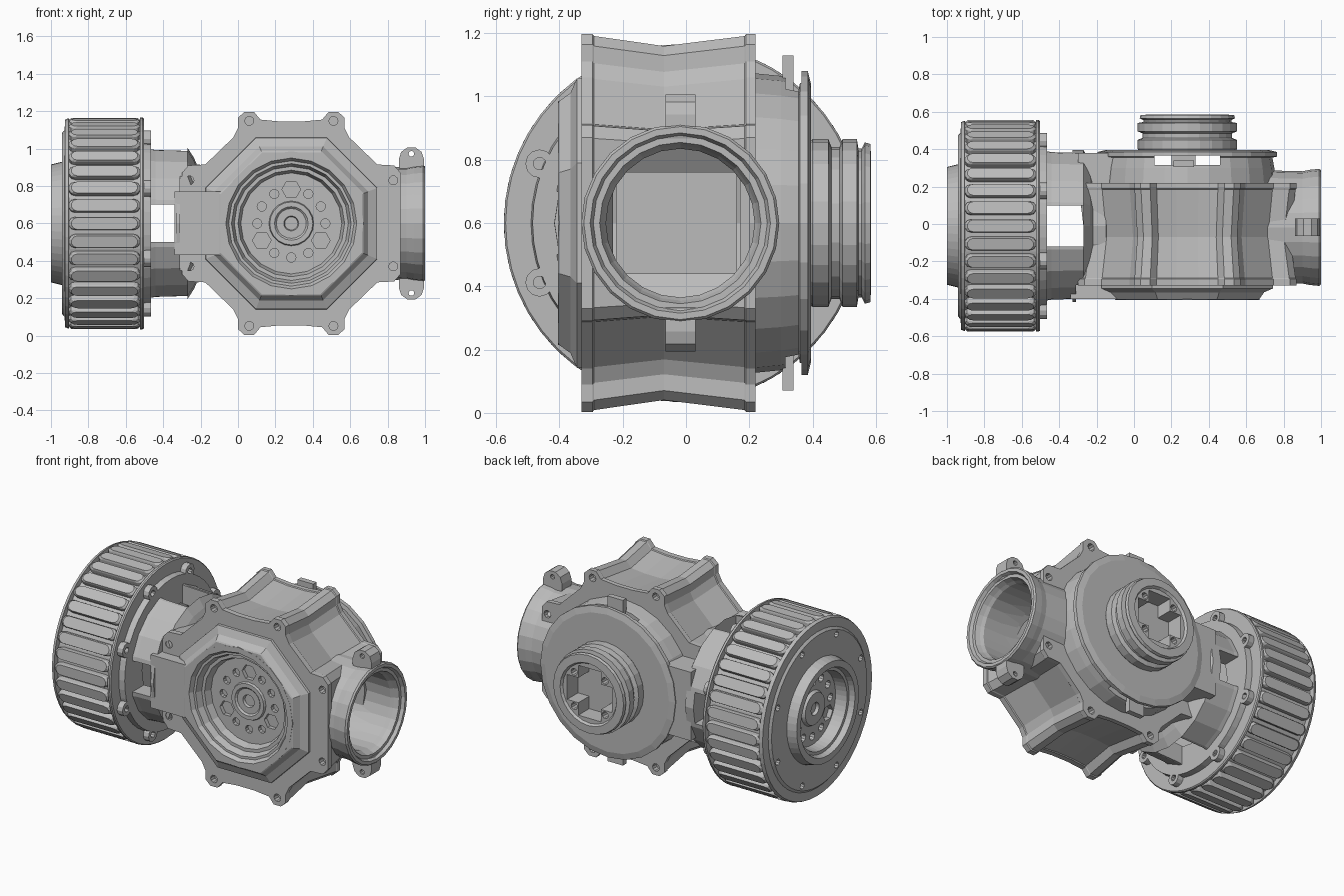
import bpy, bmesh, math
from math import sin, cos, pi
from mathutils import Matrix, Vector

if "Cube" in bpy.data.objects:
    bpy.data.objects.remove(bpy.data.objects["Cube"])

GREY = (0.5, 0.5, 0.5, 1)
metal = bpy.data.materials.new("plain grey metal")
metal.use_nodes = True
metal.diffuse_color = GREY
metal.node_tree.nodes["Principled BSDF"].inputs["Base Color"].default_value = GREY

CX, CZ = 0.285, 0.6          # gearbox axis
BODY = (CX, 0, CZ)
DRUM = (0, -0.01, CZ)        # drum axis
PORT = (0, -0.018, CZ)       # side port axis


def finish(name, bm):
    bmesh.ops.remove_doubles(bm, verts=bm.verts, dist=1e-5)
    bmesh.ops.recalc_face_normals(bm, faces=bm.faces)
    mesh = bpy.data.meshes.new(name)
    bm.to_mesh(mesh)
    bm.free()
    mesh.materials.append(metal)
    obj = bpy.data.objects.new(name, mesh)
    bpy.context.collection.objects.link(obj)
    return obj


def skin(bm, rings, loop=False):
    """Bridge equal rings of points, capping the ends unless looped."""
    vs = [[bm.verts.new(p) for p in ring] for ring in rings]
    n = len(vs[0])
    pairs = list(zip(vs, vs[1:])) + ([(vs[-1], vs[0])] if loop else [])
    for a, b in pairs:
        for i in range(n):
            j = (i + 1) % n
            bm.faces.new((a[i], a[j], b[j], b[i]))
    if not loop:
        bm.faces.new(vs[0])
        bm.faces.new(vs[-1])


def lathe(name, prof, segs, axis, at, loop=False, turn=0.0):
    """Revolve (radius, position) points round the x or y axis."""
    bm = bmesh.new()
    rings = []
    for r, a in prof:
        ring = []
        for i in range(segs):
            t = 2 * pi * (i / segs) + turn
            u, v = r * cos(t), r * sin(t)
            ring.append(Vector((a, u, v) if axis == "x" else (u, a, v)) + Vector(at))
        rings.append(ring)
    skin(bm, rings, loop)
    return finish(name, bm)


def rod(name, r, a0, a1, axis, at, segs=10):
    return lathe(name, [(r, a0), (r, a1)], segs, axis, at)


def box(name, lo, hi):
    bm = bmesh.new()
    skin(bm, [[(x, y, z) for x, y in ((lo[0], lo[1]), (hi[0], lo[1]), (hi[0], hi[1]), (lo[0], hi[1]))]
              for z in (lo[2], hi[2])])
    return finish(name, bm)


def stadium(length, width, n=5):
    """Rounded bar outline, long along its first coordinate."""
    r, h = width / 2, (length - width) / 2
    return [(s * (h + r * cos(t)), s * r * sin(t))
            for s in (1, -1) for t in [-pi / 2 + pi * k / n for k in range(n + 1)]]


def cut(target, cutters):
    for c in cutters:
        m = target.modifiers.new("cut", "BOOLEAN")
        m.operation, m.solver, m.object = "DIFFERENCE", "EXACT", c
    dg = bpy.context.evaluated_depsgraph_get()
    mesh = bpy.data.meshes.new_from_object(target.evaluated_get(dg))
    target.modifiers.clear()
    target.data = mesh
    for c in cutters:
        bpy.data.objects.remove(c)


def circle(radius, count, start=0.0):
    return [(radius * cos(start + 2 * pi * k / count), radius * sin(start + 2 * pi * k / count))
            for k in range(count)]


def hub_holes(axis, a0, a1, at):
    """Nine bolt holes and three wide pockets on one circle."""
    made = []
    for i, (u, z) in enumerate(circle(0.182, 12)):
        wide = i % 4 == 3
        centre = (0, at[1] + u, at[2] + z) if axis == "x" else (at[0] + u, 0, at[2] + z)
        made.append(rod("hole", 0.05 if wide else 0.025, a0, a1, axis, centre, 6 if wide else 10))
    return made


# gearbox body: lugged outline, pinched at mid depth, hollow inside
quarter = [(0.585, 0.27), (0.55, 0.31), (0.46, 0.315), (0.31, 0.46), (0.285, 0.51),
           (0.285, 0.565), (0.25, 0.597), (0.2, 0.597), (0.165, 0.555), (0.06, 0.545)]
half = quarter + [(-x, z) for x, z in reversed(quarter)]
outline = half + [(-x, -z) for x, z in half]
bm = bmesh.new()
skin(bm, [[(CX + x * s, y, CZ + z * s) for x, z in outline]
          for y, s in ((-0.33, 1), (-0.295, 1), (-0.29, 0.99), (-0.07, 0.937),
                       (0.185, 0.99), (0.19, 1), (0.22, 1))])
body = finish("gearbox_body", bm)
lugs = [(sx * x, sz * z) for x, z in ((0.545, 0.23), (0.225, 0.548)) for sx in (1, -1) for sz in (1, -1)]
holes = [rod("hole", 0.024, a, a + 0.08, "y", (CX + x, 0, CZ + z)) for x, z in lugs for a in (-0.37, 0.18)]
cut(body, holes + [rod("front_bore", 0.36, -0.5, -0.2, "y", BODY, 24),
                   rod("cavity", 0.42, -0.24, 0.17, "y", BODY, 16),
                   box("side_cavity", (-0.225, -0.22, 0.44), (0.2, 0.16, 0.76)),
                   rod("port_bore", 0.24, 0.4, 1.2, "x", PORT, 20)])

# stepped octagonal front cover with a round recess
lathe("front_cover_rim", [(0.38, -0.3), (0.5, -0.3), (0.495, -0.345), (0.445, -0.365), (0.418, -0.4),
                          (0.41, -0.404), (0.38, -0.404)], 8, "y", BODY, True, pi / 8)
front_hub = lathe("front_hub", [(0.3, -0.23), (0.386, -0.26), (0.386, -0.405), (0.35, -0.405), (0.335, -0.38),
                                (0.32, -0.38), (0.305, -0.34), (0.285, -0.34), (0.27, -0.295),
                                (0.12, -0.295), (0.115, -0.31), (0.09, -0.31), (0.08, -0.3),
                                (0.04, -0.3), (0.035, -0.285)], 20, "y", BODY)
cut(front_hub, hub_holes("y", -0.4, -0.27, BODY))
box("front_arm_plate", (-0.34, -0.4, 0.43), (-0.08, -0.3, 0.77))

# rear housing, slotted through near its rim flange
rear = lathe("rear_housing", [(0.475, 0.2), (0.465, 0.3), (0.455, 0.355), (0.48, 0.36), (0.48, 0.385),
                              (0.44, 0.395)], 24, "y", BODY)
cut(rear, [box("slot", (0.11, 0.315, 0.05), (0.46, 0.365, 1.15))])
box("rear_arm_plate", (-0.3, 0.2, 0.38), (0.1, 0.38, 0.82))
for side, lo, hi in (("upper", 0.95, 1.13), ("lower", 0.07, 0.25)):
    box(side + "_rear_tab", (0.21, 0.305, lo), (0.32, 0.34, hi))
box("rear_core", (0.2, 0.31, 0.25), (0.33, 0.37, 0.95))

# grooved output hub with a cross shaped socket
output = lathe("output_hub", [(0.25, 0.38), (0.265, 0.4), (0.265, 0.45), (0.24, 0.46), (0.24, 0.485),
                              (0.265, 0.495), (0.265, 0.54), (0.235, 0.545), (0.235, 0.555),
                              (0.255, 0.565), (0.25, 0.583), (0.2, 0.585), (0.19, 0.57)], 24, "y", BODY)
cut(output, [box("socket_a", (CX - 0.16, 0.46, CZ - 0.08), (CX + 0.16, 0.7, CZ + 0.08)),
             box("socket_b", (CX - 0.08, 0.46, CZ - 0.16), (CX + 0.08, 0.7, CZ + 0.16))]
    + [rod("hole", 0.022, 0.52, 0.62, "y", (CX + x, 0, CZ + z)) for x, z in circle(0.155, 4, pi / 4)])

# side port with two drilled ears
lathe("side_port", [(0.24, 0.7), (0.305, 0.7), (0.3, 0.9), (0.308, 0.94), (0.313, 0.99), (0.305, 1.0),
                    (0.285, 1.0), (0.275, 0.98), (0.255, 0.98), (0.245, 0.95), (0.235, 0.93)],
      24, "x", PORT, True)
for side, s in (("upper", 1), ("lower", -1)):
    bm = bmesh.new()
    skin(bm, [[(0.927 + w, y, CZ + s * 0.325 + z) for z, w in stadium(0.17, 0.135)] for y in (-0.065, 0.03)])
    ear = finish(side + "_port_ear", bm)
    cut(ear, [rod("hole", 0.015, -0.2, 0.2, "y", (0.927, 0, CZ + s * 0.372))])

# four legged collar between drum and gearbox
collar = lathe("collar", [(0.3, -0.5), (0.42, -0.5), (0.41, -0.44), (0.405, -0.27), (0.35, -0.235),
                          (0.315, -0.22), (0.31, -0.15), (0.28, -0.14)], 20, "x", DRUM, True)
cut(collar, [box("window_z", (-0.465, -0.12, -0.1), (-0.27, 0.1, 1.3)),
             box("window_y", (-0.465, -0.7, 0.5), (-0.33, 0.7, 0.7)),
             box("front_clearance", (-0.31, -0.7, 0), (0, -0.325, 1.2))])

# drum motor with raised rims and a recessed hub
drum = lathe("drum", [(0.36, -0.52), (0.37, -0.465), (0.475, -0.465), (0.48, -0.503), (0.56, -0.503),
                      (0.566, -0.51), (0.566, -0.523), (0.53, -0.525), (0.53, -0.903), (0.563, -0.905),
                      (0.555, -0.925), (0.5, -0.927), (0.485, -0.94), (0.33, -0.94), (0.315, -1.0),
                      (0.275, -1.0), (0.265, -0.965), (0.245, -0.965), (0.235, -0.89), (0.11, -0.89),
                      (0.1, -0.91), (0.04, -0.91), (0.035, -0.89)], 48, "x", DRUM)
cut(drum, [rod("hole", 0.02, -1.0, -0.91, "x", (0, y - 0.01, CZ + z)) for y, z in circle(0.455, 8, pi / 8)]
    + hub_holes("x", -1.0, -0.86, DRUM))

# cooling fins round the drum
bm = bmesh.new()
FINS = 36
for k in range(FINS):
    spin = Matrix.Translation(DRUM) @ Matrix.Rotation(2 * pi * k / FINS, 4, "X")
    skin(bm, [[spin @ Vector((x * s - 0.714, w * s, r)) for x, w in stadium(0.385, 0.07)]
              for r, s in ((0.51, 1), (0.553, 1), (0.565, 0.92))])
finish("cooling_fins", bm)

# bolt lugs on the inner drum flange
for k, (y, z) in enumerate(circle(0.49, 8, pi / 8)):
    at = (0, y - 0.01, CZ + z)
    lug = rod("flange_lug_" + str(k + 1), 0.045, -0.51, -0.465, "x", at, 12)
    cut(lug, [rod("hole", 0.02, -0.49, -0.4, "x", at)])
